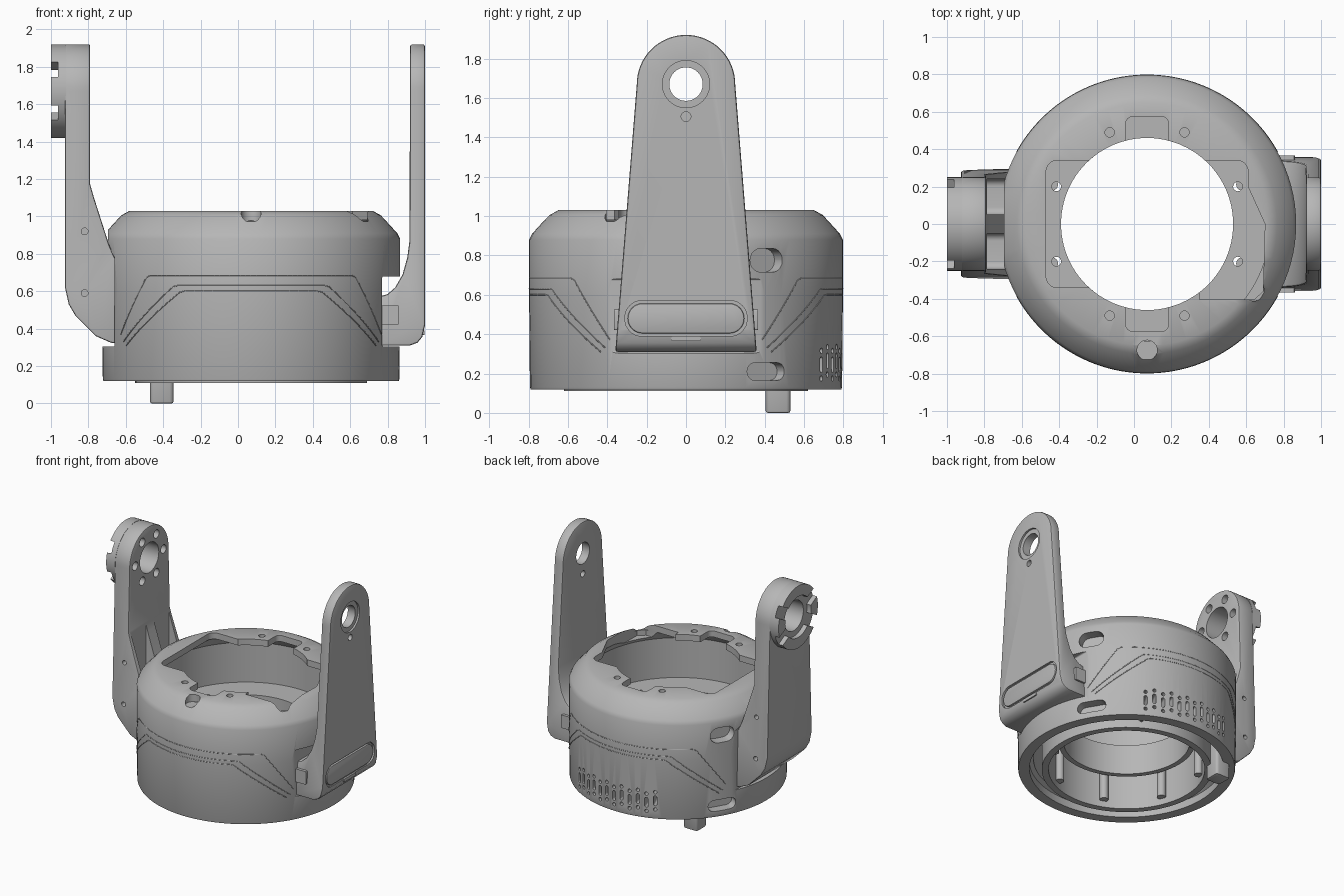
import bpy, bmesh
from math import sin, cos, pi, radians
from mathutils import Vector, Matrix

if "Cube" in bpy.data.objects:
    bpy.data.objects.remove(bpy.data.objects["Cube"])

grey = bpy.data.materials.new("satin_grey")
grey.use_nodes = True
GREY = (0.47, 0.47, 0.47, 1)
grey.diffuse_color = GREY
grey.node_tree.nodes["Principled BSDF"].inputs["Base Color"].default_value = GREY

CX = 0.07     # body axis
R = 0.797     # body radius
HUB_Z = 1.67  # pivot height


def finish(name, bm):
    bmesh.ops.recalc_face_normals(bm, faces=bm.faces)
    me = bpy.data.meshes.new(name)
    bm.to_mesh(me)
    bm.free()
    ob = bpy.data.objects.new(name, me)
    bpy.context.collection.objects.link(ob)
    me.materials.append(grey)
    return ob


def prism(name, pts, axis, lo, hi):
    """Extrude a 2D outline along x (y,z), y (x,z) or z (x,y)."""
    place = {"x": lambda a, b, c: (c, a, b), "y": lambda a, b, c: (a, c, b),
             "z": lambda a, b, c: (a, b, c)}[axis]
    bm = bmesh.new()
    face = bm.faces.new([bm.verts.new(place(a, b, lo)) for a, b in pts])
    new = bmesh.ops.extrude_face_region(bm, geom=[face])["geom"]
    move = Vector(place(0, 0, hi - lo))
    bmesh.ops.translate(bm, vec=move, verts=[v for v in new if isinstance(v, bmesh.types.BMVert)])
    return finish(name, bm)


def disc(a, b, r, n=40):
    return [(a + r * cos(2 * pi * i / n), b + r * sin(2 * pi * i / n)) for i in range(n)]


def rounded(a0, a1, b0, b1, r, n=8):
    pts = []
    for k, (a, b) in enumerate([(a1 - r, b1 - r), (a0 + r, b1 - r), (a0 + r, b0 + r), (a1 - r, b0 + r)]):
        for i in range(n + 1):
            t = pi / 2 * (k + i / n)
            pts.append((a + r * cos(t), b + r * sin(t)))
    return pts


def lathe(name, profile, n=96):
    """Revolve a closed (radius, height) outline about the body axis."""
    bm = bmesh.new()
    rings = [[bm.verts.new((CX + r * cos(2 * pi * i / n), r * sin(2 * pi * i / n), z))
              for r, z in profile] for i in range(n)]
    m = len(profile)
    for i in range(n):
        for j in range(m):
            a, b = rings[i], rings[(i + 1) % n]
            bm.faces.new((a[j], b[j], b[(j + 1) % m], a[(j + 1) % m]))
    return finish(name, bm)


def bake(ob):
    me = bpy.data.meshes.new_from_object(ob.evaluated_get(bpy.context.evaluated_depsgraph_get()))
    ob.modifiers.clear()
    ob.data = me


def cut(ob, tool, op="DIFFERENCE"):
    mod = ob.modifiers.new("cut", "BOOLEAN")
    mod.operation, mod.solver, mod.object = op, "EXACT", tool
    bake(ob)
    bpy.data.objects.remove(tool)


def merge(tools):
    """Join separate, non-touching cutters into one object."""
    bm = bmesh.new()
    for t in tools:
        bm.from_mesh(t.data)
        bpy.data.objects.remove(t)
    return finish("cutter", bm)


def soften(ob, width):
    mod = ob.modifiers.new("bevel", "BEVEL")
    mod.width, mod.segments, mod.limit_method, mod.angle_limit = width, 2, "ANGLE", radians(50)
    bake(ob)


def radial_slot(az, z, w, h, r0, r1):
    """Rounded cutter pointing outwards from the body axis."""
    t = prism("cutter", rounded(-w / 2, w / 2, z - h / 2, z + h / 2, min(w, h) * 0.49, 5), "x", r0, r1)
    t.data.transform(Matrix.Translation((CX, 0, 0)) @ Matrix.Rotation(radians(az), 4, "Z"))
    return t


# Housing shell
body = lathe("housing_shell", [(0.71, 0.12), (R - 0.008, 0.12), (R - 0.004, 0.13), (R, 0.6), (R, 0.88), (0.782, 0.91),
                               (0.695, 1.005), (0.65, 1.03), (0.40, 1.03), (0.40, 0.98), (0.62, 0.98), (0.68, 0.9),
                               (0.68, 0.2), (0.71, 0.18)])
cut(body, prism("cutter", disc(CX, 0, 0.46, 64), "z", 0.9, 1.1))
cut(body, prism("cutter", rounded(-0.47, 0.61, -0.34, 0.34, 0.06), "z", 0.91, 1.1))
cut(body, prism("cutter", rounded(CX - 0.115, CX + 0.115, -0.575, 0.575, 0.04), "z", 0.92, 1.1))
cut(body, prism("cutter", [(0.35, -0.405), (0.64, -0.405), (0.69, -0.36), (0.7, 0), (0.6, 0.22), (0.35, 0.22)], "z", 0.93, 1.1))
# Seats for the two arms
cut(body, prism("cutter", rounded(0.77, 1, 0.305, 0.68, 0.01), "y", -0.6, 0.6))
cut(body, prism("cutter", [(-1, 0.305), (-0.66, 0.305), (-0.66, 0.78), (-0.695, 0.84), (-0.695, 0.96), (-1, 0.96)], "y", -0.6, 0.6))
# Screw holes, screw pockets and vents
cut(body, merge([prism("cutter", disc(CX + sx * 0.2, sy * 0.49, 0.025, 20), "z", 0.9, 1.1)
                 for sx in (-1, 1) for sy in (-1, 1)]))
cut(body, merge([prism("cutter", disc(CX + 0.675 * cos(radians(a)), 0.675 * sin(radians(a)), 0.054, 24), "z", 0.972, 1.1)
                 for a in (-90, -32)]))
cut(body, merge([radial_slot(a, z, w, h, 0.715, 0.9) for a in (31, 149)
                 for z, w, h in ((0.775, 0.19, 0.12), (0.21, 0.22, 0.09))]))
vents = []
for i in range(12):
    shift = 0.02 if i % 2 else 0
    for z, h in ((0.175, 0.028), (0.245, 0.08), (0.315, 0.028)):
        vents.append(radial_slot(60 + 4.8 * i, z + shift, 0.026, h, 0.6, 0.9))
cut(body, merge(vents))

# Inner floor with its bore, collar and hanging ribs
floor = lathe("inner_floor", [(0.46, 0.34), (0.50, 0.34), (0.50, 0.51), (0.57, 0.51), (0.57, 0.11), (0.62, 0.11),
                              (0.62, 0.5), (0.69, 0.5), (0.69, 0.58), (0.46, 0.58)])
cut(floor, merge([prism("cutter", disc(CX + sx * 0.485, sy * 0.2, 0.025, 20), "z", 0.3, 0.7)
                  for sx in (-1, 1) for sy in (-1, 1)]))
for i in range(8):
    a = pi / 8 + i * pi / 4
    prism("inner_rib", disc(CX + 0.55 * cos(a), 0.55 * sin(a), 0.032, 16), "z", 0.16, 0.52)

# Foot peg
peg = prism("foot_peg", rounded(-0.47, -0.345, 0.405, 0.53, 0.02, 3), "z", 0, 0.34)
soften(peg, 0.01)

# Stepped seam lines round the housing
for level, foot, start, flat in ((0.685, 0.37, 29, 46), (0.63, 0.33, 31, 59), (0.6, 0.31, 33, 62)):
    for side in (-1, 1):
        cu = bpy.data.curves.new("seam_line", "CURVE")
        cu.dimensions, cu.bevel_depth, cu.bevel_resolution = "3D", 0.003, 1
        sp = cu.splines.new("POLY")
        count = 60
        sp.points.add(count)
        for i, p in enumerate(sp.points):
            a = start + (180 - 2 * start) * i / count
            t = min(1, min(a - start, 180 - start - a) / (flat - start))
            az = side * radians(a)
            p.co = (CX + (R - 0.001) * cos(az), (R - 0.001) * sin(az), foot + (level - foot) * t, 1)
        ob = bpy.data.objects.new("seam_line", cu)
        bpy.context.collection.objects.link(ob)
        cu.materials.append(grey)


def arm_outline(top, base, foot, n=32):
    arc = [(top * cos(pi * i / n), HUB_Z + top * sin(pi * i / n)) for i in range(n + 1)]
    return arc + [(-base, foot), (base, foot)]


# Plain arm on the left
arm = prism("plain_arm", [(0.75, 0.31), (0.92, 0.31), (0.96, 0.325), (0.985, 0.355), (1, 0.42), (1, 2), (0.92, 2),
                          (0.917, 0.87), (0.905, 0.78), (0.88, 0.69), (0.84, 0.62), (0.80, 0.585), (0.75, 0.57)], "y", -0.5, 0.5)
cut(arm, prism("tool", arm_outline(0.25, 0.36, 0.3), "x", 0.5, 1.2), "INTERSECT")
soften(arm, 0.012)
cut(arm, prism("cutter", disc(0, HUB_Z, 0.085), "x", 0.8, 1.1))
cut(arm, prism("cutter", disc(0, HUB_Z, 0.12), "x", 0.985, 1.1))
cut(arm, prism("cutter", disc(0, 1.505, 0.025, 20), "x", 0.8, 1.1))
cut(arm, prism("cutter", rounded(-0.31, 0.31, 0.39, 0.57, 0.085), "x", 0.983, 1.1))
panel = prism("arm_panel", rounded(-0.296, 0.296, 0.404, 0.556, 0.075), "x", 0.95, 0.999)
soften(panel, 0.008)
prism("arm_latch", rounded(-0.075, 0.075, 0.365, 0.39, 0.01, 3), "x", 0.93, 0.997)
for s in (-1, 1):
    prism("arm_lug", rounded(0.76, 0.86, 0.42, 0.525, 0.008, 3), "y", s * 0.30, s * 0.365)

# Hub arm on the right
hub = prism("hub_arm", [(-0.63, 0.32), (-0.68, 0.325), (-0.76, 0.36), (-0.87, 0.47), (-0.905, 0.53), (-0.925, 0.62), (-0.925, 2),
                        (-0.79, 2), (-0.79, 1.17), (-0.77, 1.1), (-0.69, 0.85), (-0.66, 0.78), (-0.63, 0.76)], "y", -0.5, 0.5)
cut(hub, prism("tool", arm_outline(0.25, 0.295, 0.3), "x", -1.2, -0.5), "INTERSECT")
soften(hub, 0.01)
cut(hub, merge([prism("cutter", rounded(min(s * 0.05, s * 0.24), max(s * 0.05, s * 0.24), 0.8, 1.25, 0.04),
                      "x", -0.785, -0.6) for s in (-1, 1)]))
cut(hub, merge([prism("cutter", disc(-0.82, z, 0.018, 16), "y", s * 0.2, s * 0.4)
                for z in (0.59, 0.92) for s in (-1, 1)]))

# Toothed hub ring
ring = prism("hub_ring", disc(0, HUB_Z, 0.25, 64), "x", -1, -0.92)
cut(ring, prism("cutter", disc(0, HUB_Z, 0.165), "x", -1.1, -0.962))
notches = []
for a in (28, 152, 208, 332):
    t = prism("cutter", [(0.12, -0.045), (0.3, -0.045), (0.3, 0.045), (0.12, 0.045)], "x", -1.1, -0.962)
    t.data.transform(Matrix.Translation((0, 0, HUB_Z)) @ Matrix.Rotation(radians(a), 4, "X"))
    notches.append(t)
cut(ring, merge(notches))
screws = [(0.18 * cos(radians(a)), HUB_Z + 0.18 * sin(radians(a))) for a in range(0, 360, 60)]
for part in (hub, ring):
    cut(part, prism("cutter", disc(0, HUB_Z, 0.12), "x", -1.1, -0.7))
cut(hub, merge([prism("cutter", disc(a, b, 0.034, 16), "x", -0.9, -0.7) for a, b in screws]))

# Smooth shading with crisp edges
bpy.ops.object.select_all(action="DESELECT")
for ob in bpy.context.collection.objects:
    if ob.type == "MESH" and ob.data.materials and ob.data.materials[0] == grey:
        ob.select_set(True)
        bpy.context.view_layer.objects.active = ob
bpy.ops.object.shade_smooth_by_angle(angle=radians(30))
